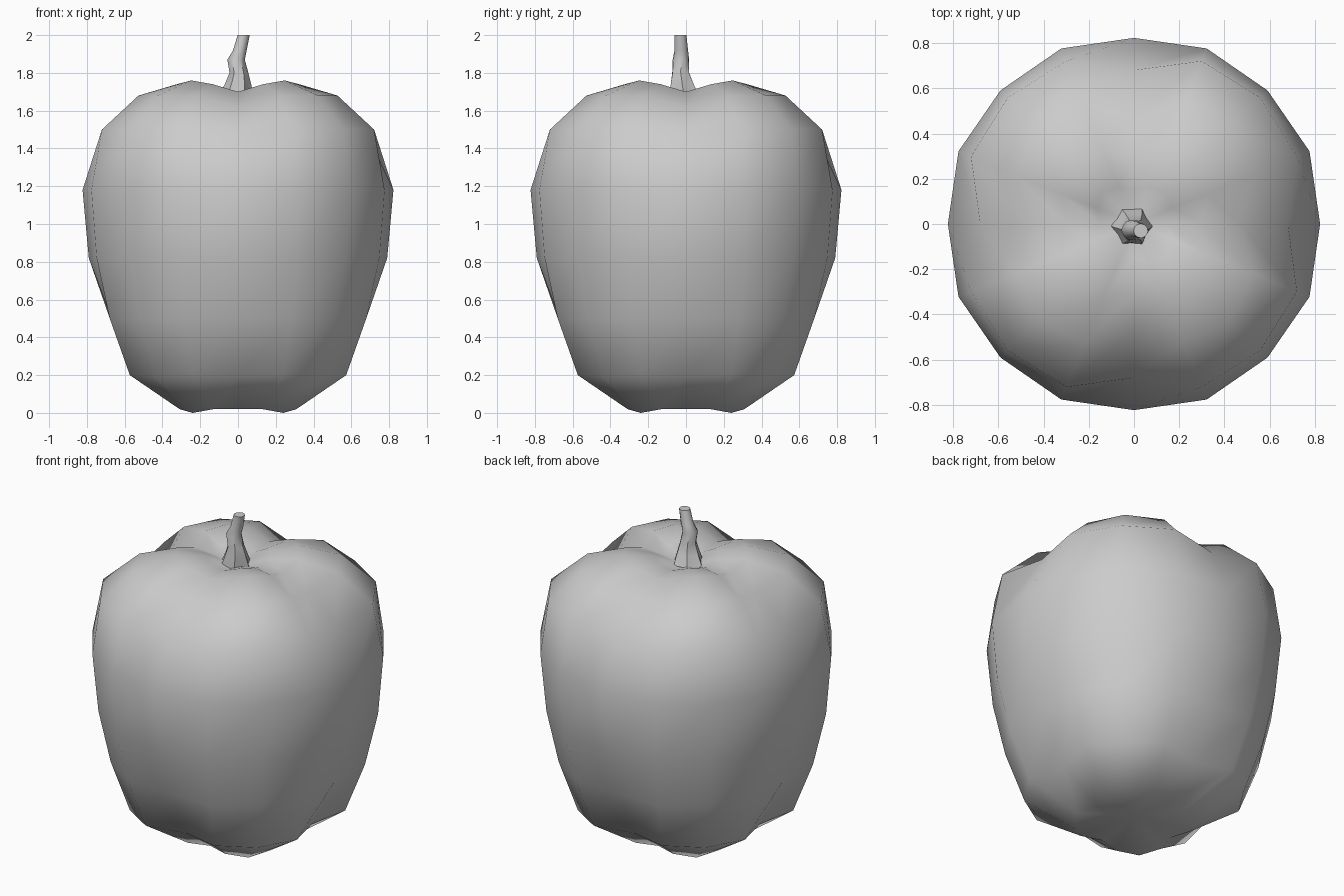
import bpy, bmesh
from math import sin, cos, pi, radians

old = bpy.data.objects.get("Cube")
if old:
    bpy.data.objects.remove(old, do_unlink=True)

# One plain grey for the whole vegetable
grey = bpy.data.materials.new("plain grey")
grey.use_nodes = True
colour = (0.6, 0.6, 0.6, 1)
grey.diffuse_color = colour
grey.node_tree.nodes["Principled BSDF"].inputs["Base Color"].default_value = colour


def loft(name, rings, bottom, top, angle):
    """Skin a stack of equal point rings and close both ends with a fan."""
    bm = bmesh.new()
    loops = [[bm.verts.new(p) for p in ring] for ring in rings]
    count = len(loops[0])
    for low, high in zip(loops, loops[1:]):
        for i in range(count):
            j = (i + 1) % count
            bm.faces.new((low[i], low[j], high[j], high[i]))
    for loop, tip in ((loops[0], bottom), (loops[-1], top)):
        pole = bm.verts.new(tip)
        for i in range(count):
            bm.faces.new((loop[i], loop[(i + 1) % count], pole))
    bmesh.ops.recalc_face_normals(bm, faces=bm.faces)
    mesh = bpy.data.meshes.new(name)
    bm.to_mesh(mesh)
    bm.free()
    mesh.materials.append(grey)
    obj = bpy.data.objects.new(name, mesh)
    bpy.context.collection.objects.link(obj)
    bpy.ops.object.select_all(action='DESELECT')
    obj.select_set(True)
    bpy.context.view_layer.objects.active = obj
    bpy.ops.object.shade_smooth_by_angle(angle=radians(angle))
    return obj


def lobed_ring(valley, shoulder, lobe):
    """Four lobes on the diagonals, with valleys on the axes."""
    pattern = (valley, shoulder, lobe, shoulder) * 4
    return [(r * cos(i * pi / 8), r * sin(i * pi / 8), z)
            for i, (r, z) in enumerate(pattern)]


# Body: (radius, height) of valley, shoulder and lobe at each level
levels = [
    ((.27, .02), (.335, .02), (.34, 0)),
    ((.51, .19), (.62, .2), (.62, .19)),
    ((.67, .5), (.735, .5), (.73, .5)),
    ((.79, .82), (.81, .82), (.8, .82)),
    ((.823, 1.18), (.84, 1.18), (.835, 1.18)),
    ((.68, 1.48), (.78, 1.5), (.79, 1.5)),
    ((.47, 1.62), (.57, 1.68), (.6, 1.68)),
    ((.3, 1.7), (.35, 1.74), (.35, 1.76)),
    ((.15, 1.69), (.18, 1.72), (.2, 1.74)),
]
loft("pepper_body", [lobed_ring(*level) for level in levels],
     (0, 0, .07), (0, 0, 1.66), 50)

# Stem: x, y, z, radius and depth of the ribs, bending as it rises
sections = [
    (-.01, -.01, 1.68, .092, .2),
    (0, -.02, 1.74, .07, .15),
    (.005, -.028, 1.8, .05, .1),
    (-.01, -.027, 1.87, .046, .06),
    (.01, -.025, 1.92, .036, 0),
    (.03, -.03, 2, .032, 0),
]
sides = 12
stem_rings = []
for x, y, z, r, rib in sections:
    ring = []
    for i in range(sides):
        a = 2 * pi * i / sides
        k = r * (1 - rib * (i % 2))
        ring.append((x + k * cos(a), y + k * sin(a), z))
    stem_rings.append(ring)
loft("stem", stem_rings, (-.01, -.01, 1.66), (.03, -.03, 2), 40)
